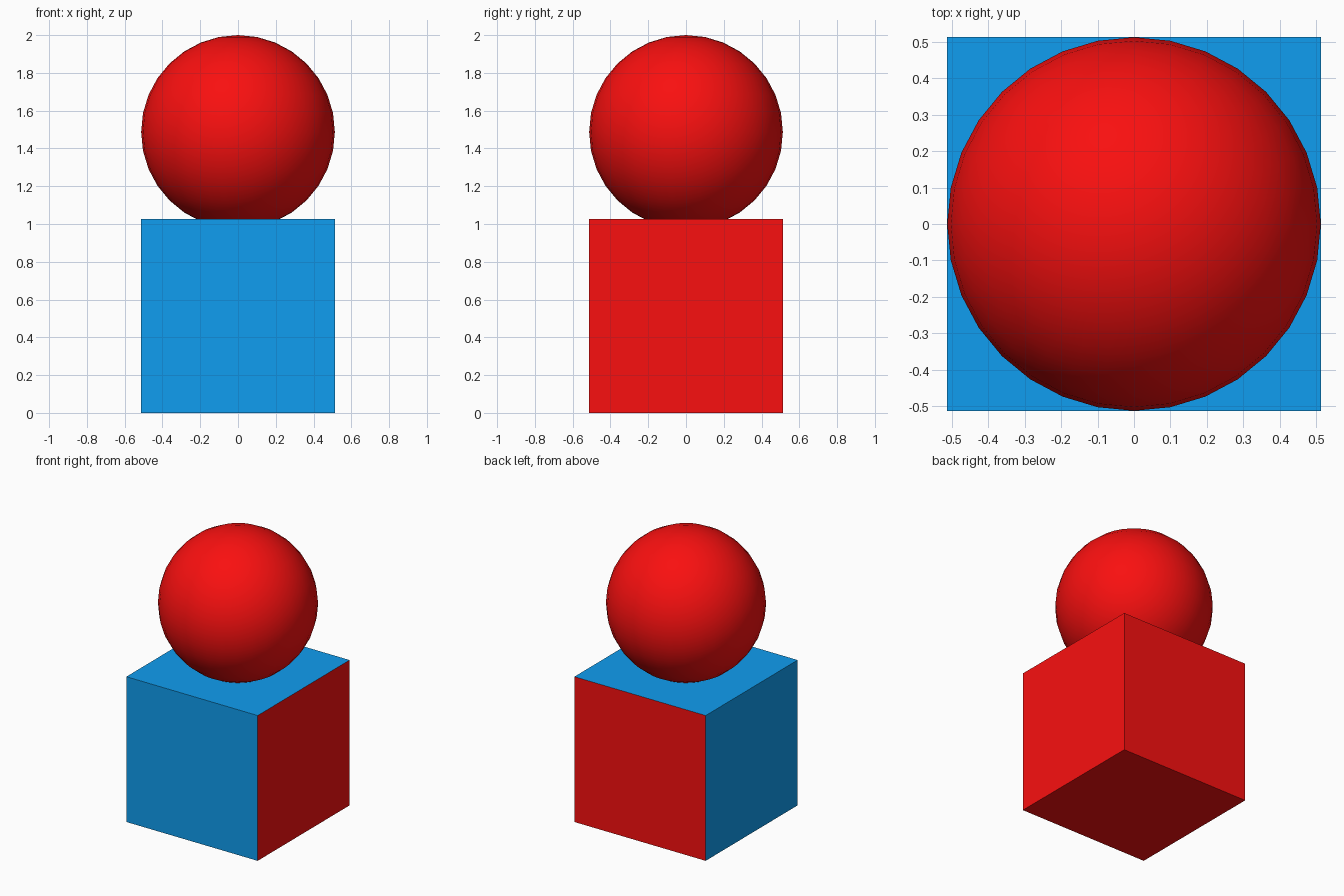
import bpy

if "Cube" in bpy.data.objects:
    bpy.data.objects.remove(bpy.data.objects["Cube"])

SIDE = 1.0256          # cube edge and sphere diameter
R = SIDE / 2


def material(name, color):
    mat = bpy.data.materials.new(name)
    mat.diffuse_color = (*color, 1.0)
    mat.use_nodes = True
    mat.node_tree.nodes["Principled BSDF"].inputs["Base Color"].default_value = mat.diffuse_color
    return mat


red = material("red", (0.95, 0.005, 0.005))
blue = material("blue", (0.005, 0.34, 0.87))

# Base cube: front, left and top are blue, the other three sides red
bpy.ops.mesh.primitive_cube_add(size=SIDE, location=(0, 0, R))
cube = bpy.context.object
cube.name = "base_cube"
cube.data.materials.append(red)
cube.data.materials.append(blue)
for face in cube.data.polygons:
    n = face.normal
    face.material_index = int(n.x < -0.5 or n.y < -0.5 or n.z > 0.5)

# Ball, sunk slightly into the top of the cube
bpy.ops.mesh.primitive_uv_sphere_add(segments=32, ring_count=16, radius=R,
                                     location=(0, 0, 2 - R))
ball = bpy.context.object
ball.name = "ball"
ball.data.materials.append(red)
bpy.ops.object.shade_smooth()
